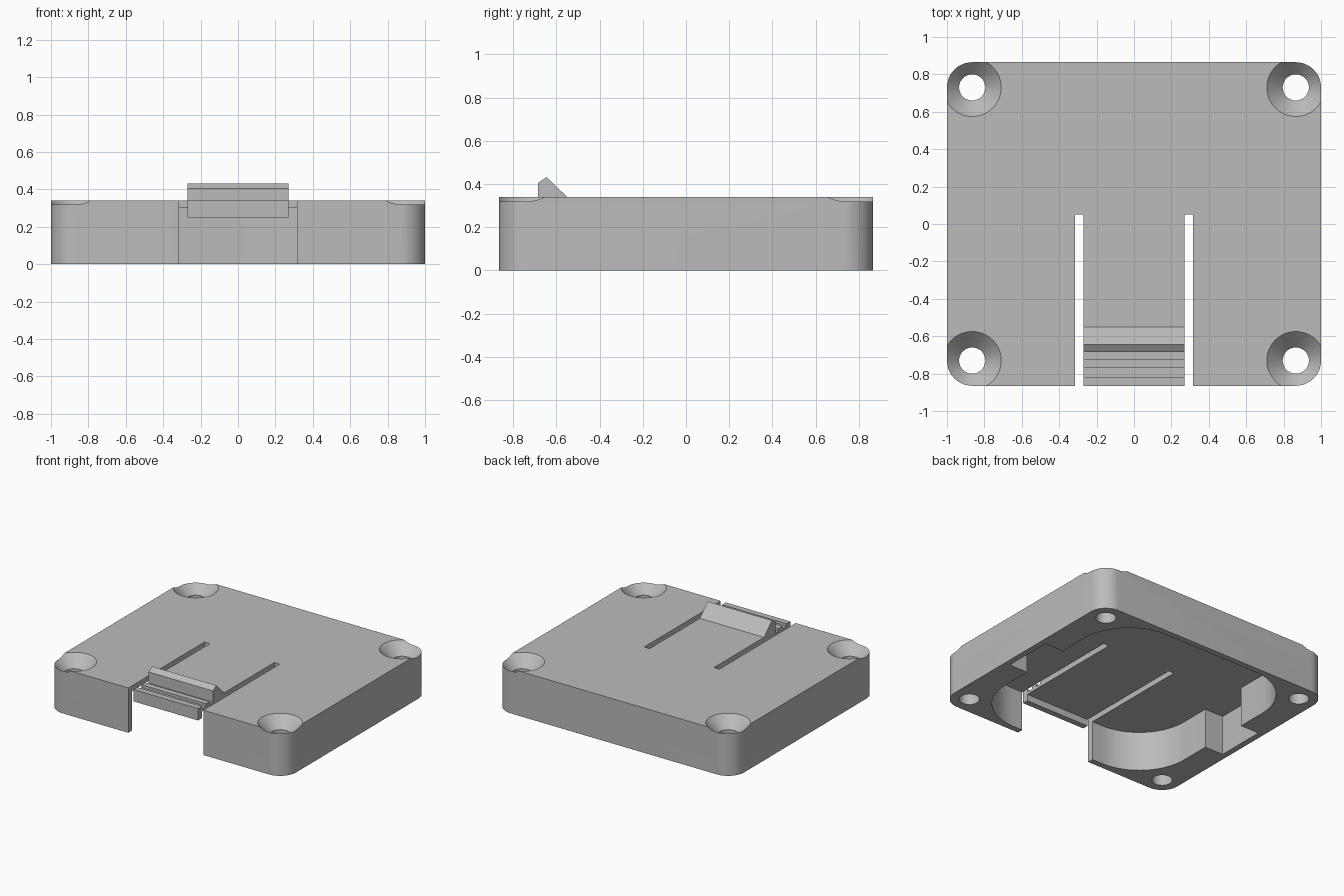
import bpy, bmesh
from math import cos, sin, pi

cube = bpy.data.objects.get("Cube")
if cube:
    bpy.data.objects.remove(cube, do_unlink=True)

HALF_X, HALF_Y, TOP, CEILING = 1.0, 0.865, 0.34, 0.30
WALL = 0.045
SLOT_END = 0.05

grey = bpy.data.materials.new("plain grey")
grey.use_nodes = True
grey.diffuse_color = (0.5, 0.5, 0.5, 1)
grey.node_tree.nodes["Principled BSDF"].inputs["Base Color"].default_value = (0.5, 0.5, 0.5, 1)


def loft(name, rings):
    """Closed solid through matching rings of points, capped at both ends."""
    bm = bmesh.new()
    rows = [[bm.verts.new(p) for p in ring] for ring in rings]
    n = len(rows[0])
    for a, b in zip(rows, rows[1:]):
        for i in range(n):
            j = (i + 1) % n
            bm.faces.new((a[i], a[j], b[j], b[i]))
    bm.faces.new(rows[0])
    bm.faces.new(rows[-1])
    bmesh.ops.recalc_face_normals(bm, faces=bm.faces)
    mesh = bpy.data.meshes.new(name)
    bm.to_mesh(mesh)
    bm.free()
    mesh.materials.append(grey)
    obj = bpy.data.objects.new(name, mesh)
    bpy.context.collection.objects.link(obj)
    return obj


def prism(name, outline, z0, z1):
    return loft(name, [[(x, y, z) for x, y in outline] for z in (z0, z1)])


def arc(cx, cy, r, start, sweep, steps):
    return [(cx + r * cos(start + sweep * i / steps), cy + r * sin(start + sweep * i / steps))
            for i in range(steps + 1)]


def rounded_outline(hx, hy, r, steps, notch=None):
    """Rounded rectangle, with an optional square notch (reach, half width) on both sides."""
    pts = []
    for k, (sx, sy) in enumerate([(1, 1), (-1, 1), (-1, -1), (1, -1)]):
        if notch and sx * sy > 0:
            reach, half = notch
            pts += [(sx * hx, -sy * half), (sx * reach, -sy * half),
                    (sx * reach, sy * half), (sx * hx, sy * half)]
        pts += arc(sx * (hx - r), sy * (hy - r), r, k * pi / 2, pi / 2, steps)
    return pts


def activate(obj):
    bpy.ops.object.select_all(action='DESELECT')
    obj.select_set(True)
    bpy.context.view_layer.objects.active = obj


def cut(target, cutter):
    cutter.hide_render = True
    mod = target.modifiers.new("cut", 'BOOLEAN')
    mod.operation, mod.solver, mod.object = 'DIFFERENCE', 'EXACT', cutter
    activate(target)
    bpy.ops.object.modifier_apply(modifier=mod.name)
    bpy.data.objects.remove(cutter, do_unlink=True)


# Cover shell with rounded vertical corners
body = prism("cover_body", rounded_outline(HALF_X, HALF_Y, 0.135, 12), 0, TOP)

# Hollow underside with large corners and a side notch on each side
cut(body, prism("cavity_cutter",
                rounded_outline(0.8, HALF_Y - WALL, 0.4, 20, (HALF_X - WALL, 0.19)),
                -0.1, CEILING))

# Front opening that leaves room for the latch tongue and its slots
gap = 0.315
cut(body, prism("opening_cutter",
                [(-gap, -1), (gap, -1), (gap, SLOT_END), (-gap, SLOT_END)], -0.1, 0.5))

# Countersunk screw holes
hole = [(0.07, -0.1), (0.07, 0.255), (0.175, 0.36)]
for sx in (-1, 1):
    for sy in (-1, 1):
        rings = [[(x, y, z) for x, y in arc(sx * 0.865, sy * 0.73, r, 0, 2 * pi, 48)[:-1]]
                 for r, z in hole]
        cut(body, loft("hole_cutter", rings))

# Latch tongue: thin plate, wedge hook, grip grooves and front lip
groove = 0.32
profile = [
    (SLOT_END, CEILING), (-0.82, CEILING), (-0.82, 0.25), (-HALF_Y, 0.25), (-HALF_Y, TOP),
    (-0.82, TOP), (-0.82, groove), (-0.77, groove), (-0.77, TOP),
    (-0.725, TOP), (-0.725, groove), (-0.685, groove),
    (-0.685, 0.405), (-0.645, 0.432), (-0.55, TOP), (SLOT_END, TOP),
]
tongue = loft("latch_tongue", [[(x, y, z) for y, z in profile] for x in (-0.27, 0.27)])

for part in (body, tongue):
    activate(part)
    bpy.ops.object.shade_smooth_by_angle(angle=pi / 7)
